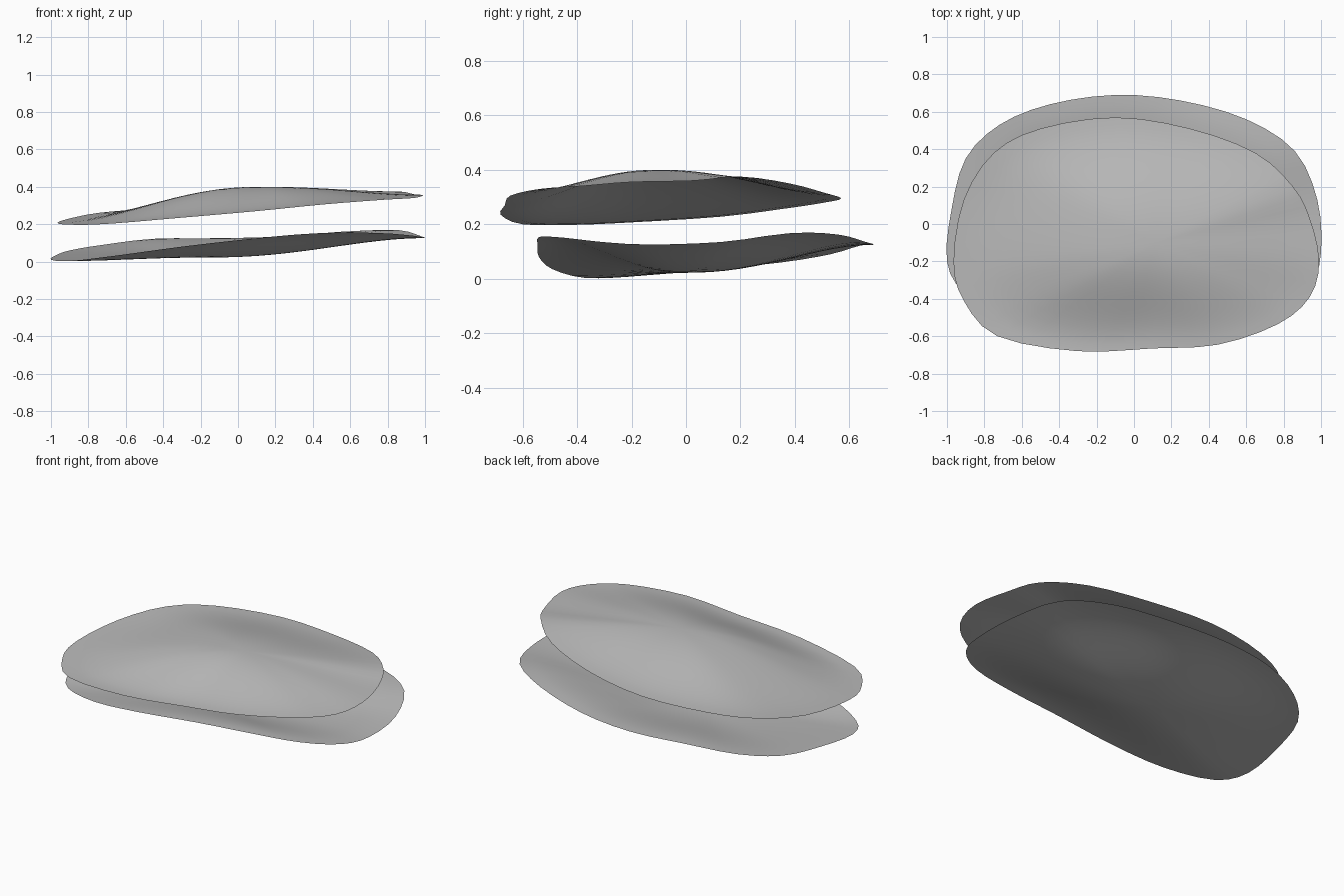
import bpy
import bmesh
from mathutils import Vector

cube = bpy.data.objects.get("Cube")
if cube:
    bpy.data.objects.remove(cube, do_unlink=True)

grey = bpy.data.materials.new("shell_grey")
grey.use_nodes = True
colour = (0.5, 0.5, 0.5, 1)
grey.diffuse_color = colour
grey.node_tree.nodes["Principled BSDF"].inputs["Base Color"].default_value = colour

STEPS = 3    # rim samples between control points
RINGS = 14   # rings from the middle to the rim


def closed_curve(points):
    """Smooth closed curve through the control points."""
    pts = [Vector(p) for p in points]
    count = len(pts)
    samples = []
    for i in range(count):
        a, b, c, d = (pts[(i + k) % count] for k in (-1, 0, 1, 2))
        for step in range(STEPS):
            t = step / STEPS
            samples.append(0.5 * (2 * b + (c - a) * t
                                  + (2 * a - 5 * b + 4 * c - d) * t ** 2
                                  + (3 * b - a - 3 * c + d) * t ** 3))
    return samples


def ease(r):
    """Soft bell slope: flat in the middle, flared at the rim."""
    s = r ** 1.15
    return s * s * (3 - 2 * s)


def make_shell(name, rim_points, middle):
    rim = closed_curve(rim_points)
    middle = Vector(middle)
    bm = bmesh.new()
    centre = bm.verts.new(middle)
    rings = []
    for k in range(1, RINGS + 1):
        r = k / RINGS
        ring = []
        for p in rim:
            v = middle.lerp(p, r)
            v.z = middle.z + (p.z - middle.z) * ease(r)
            ring.append(bm.verts.new(v))
        rings.append(ring)
    count = len(rim)
    for i in range(count):
        j = (i + 1) % count
        bm.faces.new((centre, rings[0][i], rings[0][j]))
        for inner, outer in zip(rings, rings[1:]):
            bm.faces.new((inner[i], outer[i], outer[j], inner[j]))
    for face in bm.faces:
        face.smooth = True
    mesh = bpy.data.meshes.new(name)
    bm.to_mesh(mesh)
    bm.free()
    mesh.materials.append(grey)
    shell = bpy.data.objects.new(name, mesh)
    bpy.context.collection.objects.link(shell)
    return shell


# Domed upper shell, rim listed counter-clockwise from the front
make_shell("upper_shell", [
    (-.3, -.68, .235), (.1, -.665, .27), (.45, -.645, .305), (.77, -.535, .33),
    (.94, -.39, .34), (.99, -.2, .355), (.94, .03, .36), (.85, .2, .375),
    (.65, .38, .35), (.3, .51, .315), (-.1, .57, .295), (-.5, .51, .28),
    (-.75, .38, .26), (-.91, .13, .228), (-.965, -.2, .207),
    (-.91, -.41, .198), (-.73, -.6, .2),
], (.12, -.1, .4))

# Hollow lower shell
make_shell("lower_shell", [
    (-.3, -.54, .08), (.1, -.545, .125), (.45, -.54, .153), (.75, -.48, .153),
    (.94, -.34, .138), (1, -.15, .126), (.98, .13, .135), (.86, .39, .168),
    (.6, .56, .162), (.25, .66, .135), (-.1, .69, .125), (-.45, .64, .122),
    (-.72, .53, .09), (-.9, .35, .06), (-.975, .08, .033),
    (-1, -.2, .01), (-.9, -.37, .003), (-.63, -.49, .035),
], (-.15, 0, .022))
